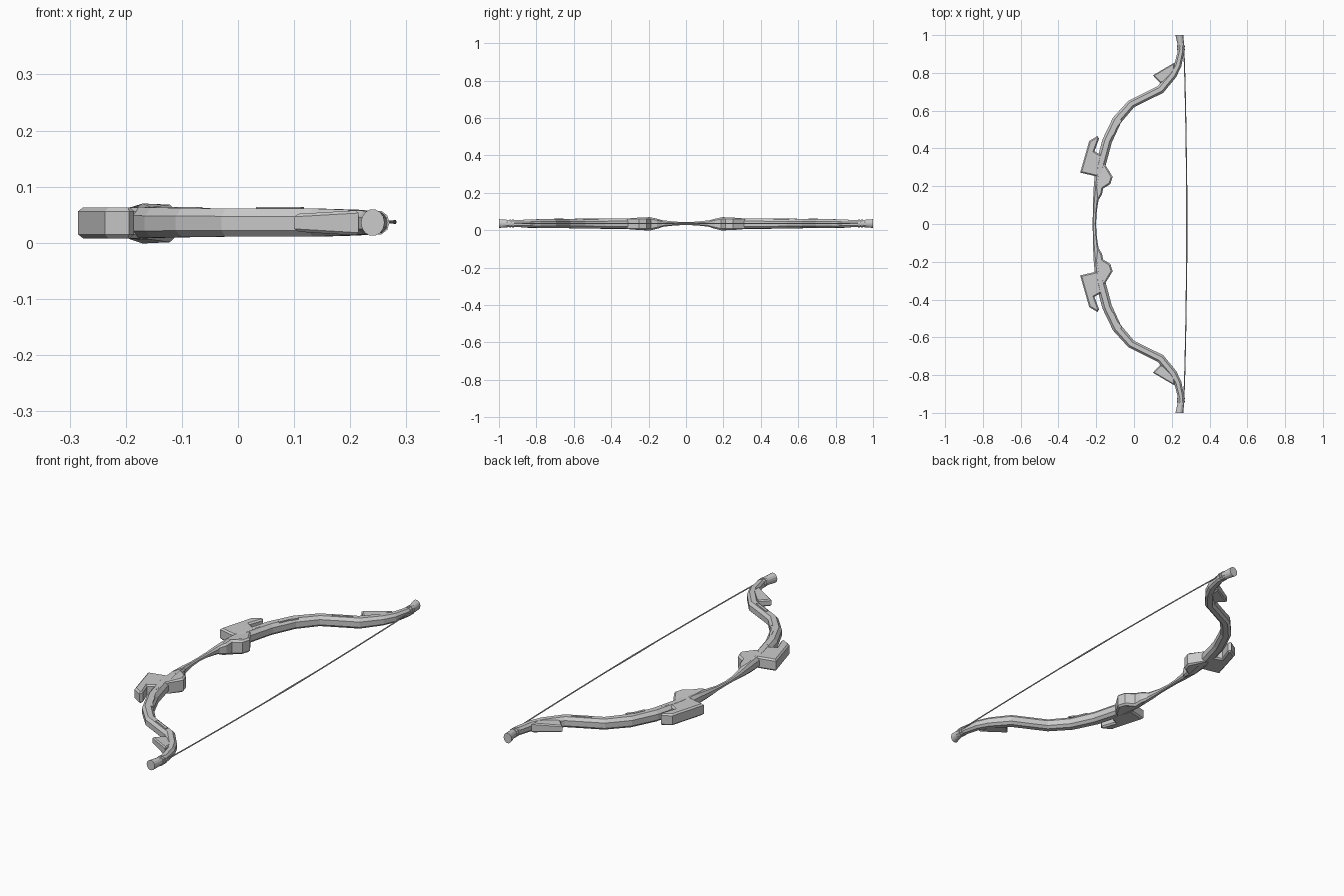
import bpy, bmesh, math
from mathutils import Vector

if "Cube" in bpy.data.objects:
    bpy.data.objects.remove(bpy.data.objects["Cube"])

ZC = 0.036  # mid-height of the whole bow


def finish(name, bm):
    """Turn a half-bow mesh into an object mirrored across y = 0."""
    bmesh.ops.recalc_face_normals(bm, faces=bm.faces)
    me = bpy.data.meshes.new(name)
    bm.to_mesh(me)
    bm.free()
    ob = bpy.data.objects.new(name, me)
    bpy.context.collection.objects.link(ob)
    mod = ob.modifiers.new("mirror", 'MIRROR')
    mod.use_axis = (False, True, False)
    mod.use_clip = True
    mod.merge_threshold = 0.0001
    return ob


def sweep(name, stations, section, z=ZC, cap_start=False):
    """Loft a section along (x, y, half_width, half_height) stations in the xy plane."""
    bm = bmesh.new()
    rings = []
    pts = [Vector((s[0], s[1], z)) for s in stations]
    for i, (x, y, w, h) in enumerate(stations):
        t = (pts[min(i + 1, len(pts) - 1)] - pts[max(i - 1, 0)]).normalized()
        if y == 0:
            t = Vector((0, 1, 0))
        if y == 1.0:
            t = Vector((0, 1, 0))
        n = Vector((t.y, -t.x, 0))
        rings.append([bm.verts.new(pts[i] + n * a * w + Vector((0, 0, b * h)))
                      for a, b in section])
    k = len(section)
    for r0, r1 in zip(rings, rings[1:]):
        for j in range(k):
            bm.faces.new((r0[j], r0[(j + 1) % k], r1[(j + 1) % k], r1[j]))
    bm.faces.new(rings[-1])
    if cap_start:
        bm.faces.new(rings[0])
    return finish(name, bm)


def plate(name, outline, z0, z1, chamfer, edge_scale=None):
    """Extruded outline with chamfered rims; edge_scale = {point index: height factor}."""
    bm = bmesh.new()
    f = bm.faces.new([bm.verts.new((x, y, z0)) for x, y in outline])
    res = bmesh.ops.extrude_face_region(bm, geom=[f])
    for v in res['geom']:
        if isinstance(v, bmesh.types.BMVert):
            v.co.z = z1
    bm.verts.ensure_lookup_table()
    for i, s in (edge_scale or {}).items():
        for v in bm.verts:
            if abs(v.co.x - outline[i][0]) + abs(v.co.y - outline[i][1]) < 1e-4:
                v.co.z = ZC + (v.co.z - ZC) * s
    bmesh.ops.recalc_face_normals(bm, faces=bm.faces)
    rims = [e for e in bm.edges
            if (e.verts[0].co.z - ZC) * (e.verts[1].co.z - ZC) > 0]
    bmesh.ops.bevel(bm, geom=rims, offset=chamfer, segments=1, affect='EDGES')
    return finish(name, bm)


def circle(n):
    return [(math.cos(2 * math.pi * i / n), math.sin(2 * math.pi * i / n)) for i in range(n)]


# Limbs: flattened octagon, thin at the grip and thick along the arms
octagon = [(1, -.55), (1, .45), (.5, 1), (-.5, 1), (-1, .45), (-1, -.55), (-.5, -1), (.5, -1)]
limb = [(-.21, 0, .009, .008), (-.208, .06, .010, .010), (-.203, .12, .014, .017),
        (-.193, .2, .020, .025), (-.177, .31, .026, .028), (-.142, .44, .026, .027),
        (-.09, .55, .025, .026), (-.015, .635, .023, .025), (.065, .675, .022, .025),
        (.14, .712, .023, .025), (.205, .79, .022, .023), (.232, .84, .019, .021),
        (.248, .91, .017, .019), (.248, .96, .016, .018)]
sweep("limbs", limb, octagon)

# Rounded tip knobs
sweep("tip_knobs", [(.25, .935, .017, .019), (.246, .965, .018, .021), (.24, 1.0, .021, .024)],
      circle(14), cap_start=True)

# Narrow inlay strips on the upper face of the limbs
box = [(1, -1), (1, 1), (-1, 1), (-1, -1)]
for nm, path in (("inlay_lower", [(-.115, .47), (-.095, .515), (-.068, .55)]),
                 ("inlay_upper", [(.035, .66), (.07, .677), (.115, .70)]),
                 ("inlay_inner", [(-.176, .3), (-.163, .36), (-.152, .4)])):
    sweep(nm, [(x, y, .006, .003) for x, y in path], box, z=.061, cap_start=True)

# Forward guards with a prong pointing towards the tips
plate("outer_guards", [(-.285, .272), (-.237, .44), (-.194, .466), (-.185, .452),
                       (-.209, .385), (-.165, .36), (-.19, .25)], .008, .063, .007)

# Rounded fins on the string side
plate("inner_fins", [(-.18, .34), (-.15, .31), (-.113, .25), (-.125, .212), (-.163, .188),
                     (-.17, .155), (-.196, .115), (-.2, .2)], .001, .068, .008,
      {6: .55, 5: .8, 0: .8})

# Pointed fins near the tips
plate("tip_fins", [(.1, .787), (.215, .855), (.212, .79), (.19, .765), (.14, .745)],
      .013, .058, .005, {0: .7, 4: .7})

# Bow string with its loops around the tips
sweep("string", [(.279, 0, .004, .004), (.279, .2, .003, .003), (.275, .5, .003, .003),
                 (.27, .75, .003, .003), (.264, .93, .003, .003)], circle(6), z=.037)
for i, y in enumerate((.925, .94)):
    sweep("string_loop_%d" % (i + 1), [(.249, y - .005, .021, .022), (.249, y + .005, .021, .022)],
          circle(10), cap_start=True)
